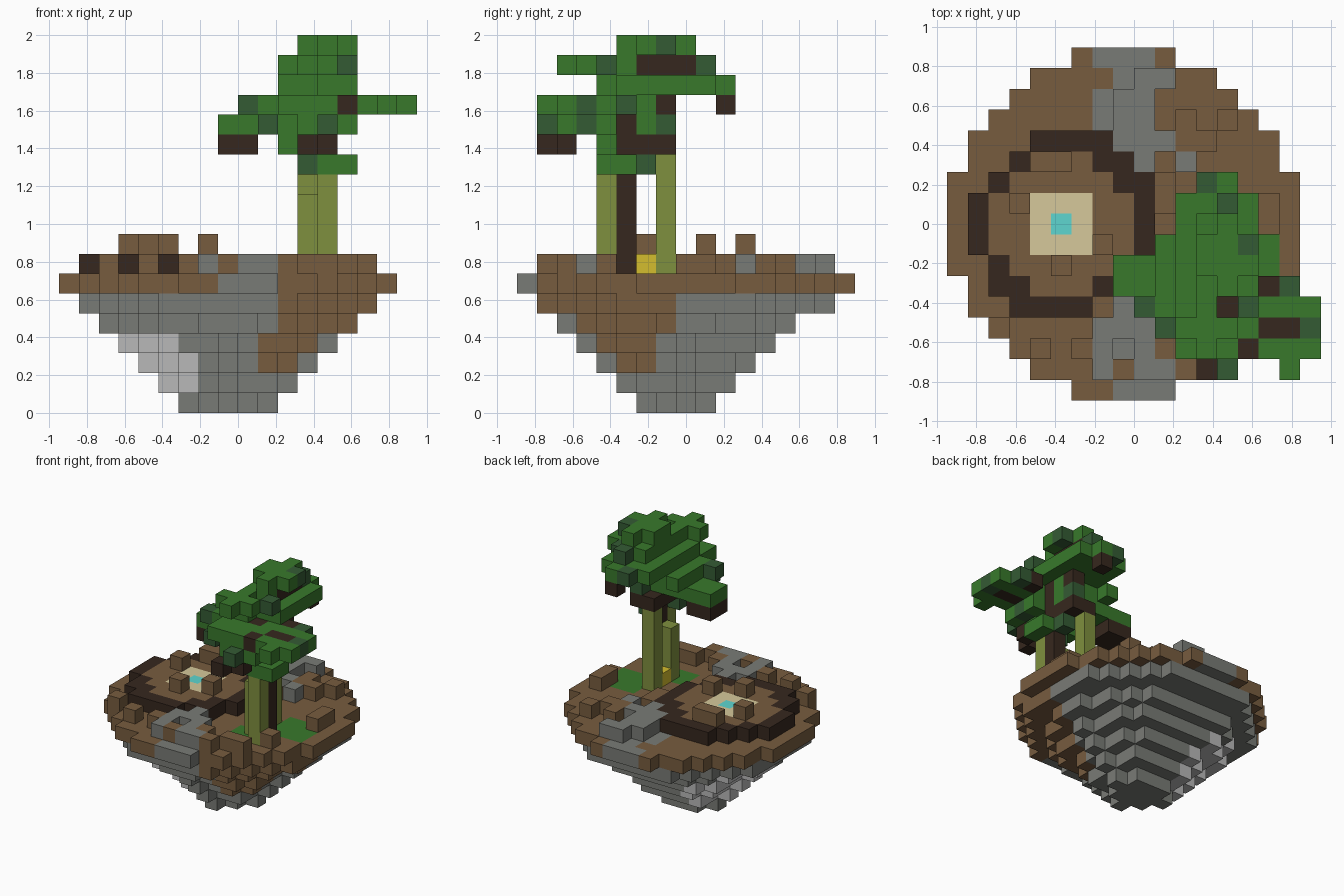
import bpy
import bmesh
from mathutils import Vector

default_cube = bpy.data.objects.get("Cube")
if default_cube:
    bpy.data.objects.remove(default_cube, do_unlink=True)

UNIT = 2 / 19
ORIGIN = Vector((-9, -8.5, 0))


def linear(channel):
    c = channel / 255
    return c / 12.92 if c <= 0.04045 else ((c + 0.055) / 1.055) ** 2.4


palette = {
    "soil": (119, 92, 63), "dark_wood": (54, 39, 30), "stone": (121, 123, 118),
    "pale_stone": (184, 184, 184), "leaf": (56, 121, 43), "dark_leaf": (52, 91, 52),
    "bark": (127, 144, 62), "yellow": (212, 189, 46), "sand": (214, 201, 155),
    "water": (94, 214, 208),
}
materials = {}
for name, rgb in palette.items():
    mat = bpy.data.materials.new(name)
    mat.use_nodes = True
    colour = [linear(c) for c in rgb] + [1]
    mat.diffuse_color = colour
    mat.node_tree.nodes["Principled BSDF"].inputs["Base Color"].default_value = colour
    materials[name] = mat

# Every block is stored as cell -> (part, colour)
blocks = {}


def span(value):
    return range(value[0], value[1] + 1) if isinstance(value, tuple) else (value,)


def fill(part, colour, xs, ys, zs):
    for x in span(xs):
        for y in span(ys):
            for z in span(zs):
                blocks[x, y, z] = (part, colour)


def scatter(part, colour, level, cells):
    for x, y in cells:
        fill(part, colour, x, y, level)


def disc(cx, cy, limit):
    return [(x, y) for x in range(18) for y in range(17)
            if (x - cx) ** 2 + (y - cy) ** 2 <= limit]


# Floating island: discs that widen upward
def rock_colour(x, y, z):
    if z > 3 and x >= 11 and y <= 7 or z in (2, 3) and x >= 10 and y <= 6:
        return "soil"
    if z in (1, 2, 3) and x <= 5 + (z < 3):
        return "pale_stone"
    if z == 4 and x <= 4 and 8 <= y <= 11:
        return "pale_stone"
    return "stone"


for z, limit in enumerate((4, 9, 16, 25, 37, 58)):
    for x, y in disc(8, 8, limit):
        if z == 5 or y < 10 + z:
            fill("island_rock", rock_colour(x, y, z), x, y, z)
for x, y in disc(8, 8, 70):
    fill("island_ground", "soil", x, y, 6)
fill("island_ground", "stone", (8, 10), 0, 6)
fill("island_ground", "stone", (7, 9), 16, 6)
fill("island_ground", "stone", (7, 9), (1, 3), 6)
fill("island_ground", "stone", (8, 9), 15, 6)
fill("island_ground", "stone", (7, 9), (13, 14), 6)

# Grass around the tree
fill("grass", "leaf", (13, 15), (6, 8), 6)
fill("grass", "leaf", (11, 12), (4, 5), 6)

# Raised mound with a dark rim, sand and a spring
for x, y in disc(5, 8, 19):
    if (x, y) != (2, 11):
        fill("mound_rim", "dark_wood", x, y, 7)
scatter("mound_rim", "dark_wood", 7, [(7, 12), (9, 10), (3, 4)])
for x, y in disc(5, 8, 10):
    fill("mound_soil", "soil", x, y, 7)
fill("sand_bed", "sand", (4, 6), (7, 9), 7)
fill("spring", "water", 5, 8, 7)
scatter("mound_lumps", "soil", 8, [(3, 9), (4, 11), (5, 11), (7, 7), (5, 6)])

# Stone ridge crossing the island, with hollows
fill("stone_ridge", "stone", (9, 10), 15, 7)
fill("stone_ridge", "stone", (8, 9), (13, 14), 7)
fill("stone_ridge", "stone", (8, 10), 12, 7)
fill("stone_ridge", "stone", (7, 9), 3, 7)
scatter("stone_ridge", "stone", 7, [(9, 11), (11, 11), (8, 4), (7, 2), (9, 2),
                                    (7, 1), (9, 1), (10, 1)])

# Loose soil lumps
scatter("soil_lumps", "soil", 7, [
    (2, 3), (4, 2), (6, 2), (8, 1), (10, 2), (11, 1), (12, 2), (13, 2), (14, 4),
    (15, 8), (15, 9), (11, 13), (13, 13), (11, 12), (12, 12), (10, 9), (10, 10),
])

# Trunks and a yellow block between them
fill("front_trunk", "bark", 13, 4, (7, 11))
fill("short_trunk", "bark", 12, 5, (7, 10))
fill("back_trunk", "bark", 12, 7, (7, 12))
fill("dark_trunk", "dark_wood", 13, 5, (7, 12))
fill("yellow_block", "yellow", 12, 6, 7)

# Lowest foliage
fill("low_leaves", "leaf", (13, 14), 4, 12)
fill("low_leaves", "leaf", 14, 5, 12)
scatter("low_leaves", "dark_leaf", 12, [(12, 4), (13, 6)])
fill("low_leaves", "leaf", 11, 4, 13)
fill("branches", "dark_wood", (12, 13), (5, 7), 13)
fill("branches", "dark_wood", (8, 9), (5, 6), 13)
scatter("branches", "dark_wood", 13, [(12, 1), (13, 2)])

# Middle foliage
fill("middle_leaves", "leaf", (8, 9), (5, 6), 14)
fill("middle_leaves", "leaf", (10, 13), (4, 6), 14)
fill("middle_leaves", "leaf", (12, 14), 2, 14)
fill("middle_leaves", "leaf", 14, 4, 14)
scatter("middle_leaves", "dark_leaf", 14, [(10, 3), (13, 1), (13, 7), (14, 3)])
fill("branches", "dark_wood", 13, 5, (14, 15))

# Wide foliage layer reaching left
fill("wide_leaves", "leaf", 10, (4, 7), 15)
fill("wide_leaves", "leaf", (11, 12), (4, 6), 15)
fill("wide_leaves", "leaf", (11, 13), (2, 3), 15)
fill("wide_leaves", "leaf", (14, 17), (2, 4), 15)
fill("wide_leaves", "leaf", 13, 6, 15)
fill("wide_leaves", "leaf", 16, 1, 15)
scatter("wide_leaves", "dark_leaf", 15, [(9, 4), (16, 5), (17, 3)])
scatter("branches", "dark_wood", 15, [(15, 3), (16, 3), (15, 5), (14, 2),
                                      (13, 4), (13, 7), (13, 10)])

# Upper foliage
fill("upper_leaves", "leaf", (11, 14), (8, 9), 16)
fill("upper_leaves", "leaf", (11, 14), (5, 7), 16)
fill("upper_leaves", "leaf", (11, 12), 4, 16)
fill("upper_leaves", "leaf", 13, 10, 16)
fill("upper_leaves", "dark_leaf", 12, 10, 16)

# Front crown: a cross of leaves
fill("front_crown", "leaf", (11, 13), 3, 17)
fill("front_crown", "leaf", 12, (2, 4), 17)
fill("front_crown", "dark_leaf", 14, 4, 17)

# Top crown: a cross of leaves on branches
fill("top_crown", "leaf", 12, (5, 8), 17)
fill("top_crown", "leaf", 13, 5, 17)
fill("top_crown", "dark_leaf", 13, 9, 17)
fill("branches", "dark_wood", 13, (6, 8), 17)
fill("top_crown", "leaf", 13, (5, 8), 18)
fill("top_crown", "leaf", 12, (6, 7), 18)
fill("top_crown", "leaf", 14, 6, 18)
fill("top_crown", "dark_leaf", 14, 7, 18)

# Turn each part into a mesh of its exposed block faces
AXES = [Vector(a) for a in ((1, 0, 0), (0, 1, 0), (0, 0, 1))]
for part in sorted({entry[0] for entry in blocks.values()}):
    bm = bmesh.new()
    corners = {}
    used = []
    for cell, (owner, colour) in blocks.items():
        if owner != part:
            continue
        if colour not in used:
            used.append(colour)
        centre = Vector(cell) + Vector((0.5, 0.5, 0.5))
        for a in range(3):
            for sign in (-1, 1):
                normal = AXES[a] * sign
                if tuple(int(n) for n in Vector(cell) + normal) in blocks:
                    continue
                u, v = AXES[(a + 1) % 3] * sign, AXES[(a + 2) % 3]
                verts = []
                for p, q in ((-1, -1), (1, -1), (1, 1), (-1, 1)):
                    point = centre + (normal + u * p + v * q) / 2
                    key = tuple(round(c) for c in point)
                    if key not in corners:
                        corners[key] = bm.verts.new((point + ORIGIN) * UNIT)
                    verts.append(corners[key])
                bm.faces.new(verts).material_index = used.index(colour)
    mesh = bpy.data.meshes.new(part)
    bm.to_mesh(mesh)
    bm.free()
    for colour in used:
        mesh.materials.append(materials[colour])
    bpy.context.collection.objects.link(bpy.data.objects.new(part, mesh))
